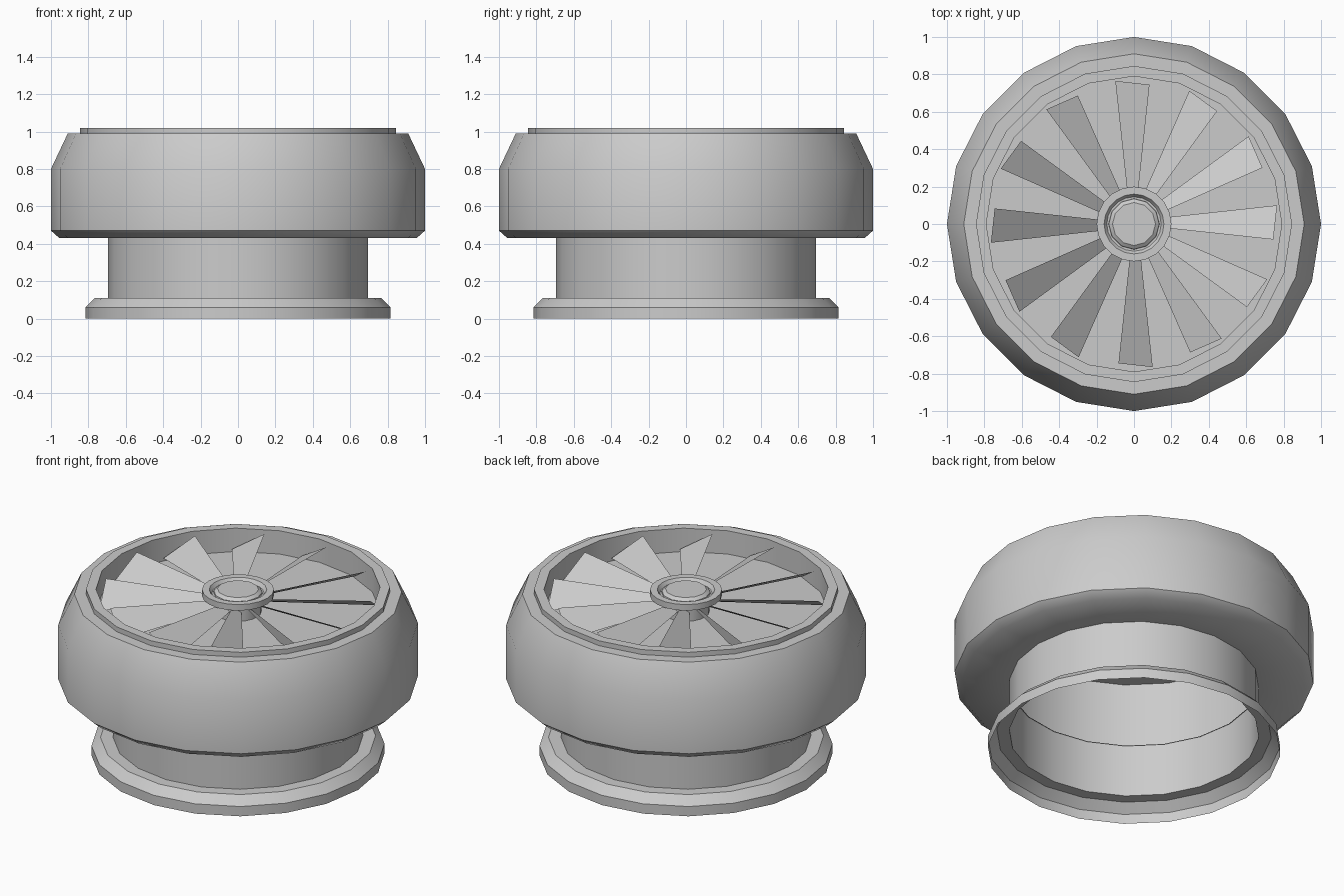
import bpy, bmesh
from math import sin, cos, pi, radians

if "Cube" in bpy.data.objects:
    bpy.data.objects.remove(bpy.data.objects["Cube"])


def finish(name, bm, angle=30):
    me = bpy.data.meshes.new(name)
    bm.to_mesh(me)
    bm.free()
    ob = bpy.data.objects.new(name, me)
    bpy.context.collection.objects.link(ob)
    bpy.ops.object.select_all(action='DESELECT')
    ob.select_set(True)
    bpy.context.view_layer.objects.active = ob
    bpy.ops.object.shade_smooth_by_angle(angle=radians(angle))
    return ob


def lathe(name, profile, sides=20, angle=30):
    """Revolve (radius, z) points about z; radius 0 becomes a single pole."""
    bm = bmesh.new()
    rings = []
    for r, z in profile:
        if r == 0:
            rings.append([bm.verts.new((0, 0, z))] * sides)
        else:
            rings.append([bm.verts.new((r * cos(2 * pi * i / sides),
                                        r * sin(2 * pi * i / sides), z))
                          for i in range(sides)])
    for a, b in zip(rings, rings[1:]):
        for i in range(sides):
            j = (i + 1) % sides
            bm.faces.new(list(dict.fromkeys((a[i], a[j], b[j], b[i]))))
    return finish(name, bm, angle)


# Outer housing: open at the bottom, stepped rim, sunken floor
lathe("housing", [(0.69, 0.43), (0.955, 0.43), (1.0, 0.47), (1.0, 0.80),
                  (0.91, 0.99), (0.845, 0.99), (0.845, 1.02), (0.79, 1.02),
                  (0.79, 0.877), (0, 0.877)], angle=46)

# Inner wall of the housing, seen through the neck
lathe("inner_wall", [(0.79, 0.877), (0.79, 0.43)])

# Neck pipe flowing into the base flange, open underneath
lathe("neck_and_flange", [(0.815, 0.0), (0.815, 0.06), (0.765, 0.11),
                          (0.695, 0.11), (0.695, 0.43)])

# Hub: column, ring and central button
lathe("hub_column", [(0.13, 0.877), (0.13, 0.97)])
lathe("hub_ring", [(0, 0.965), (0.17, 0.965), (0.2, 0.975), (0.2, 1.012),
                   (0.16, 1.012), (0.145, 0.99), (0, 0.985)])
lathe("hub_button", [(0.137, 0.985), (0.135, 1.0), (0.115, 1.015), (0, 1.015)], 12)

# Twelve pitched fan blades: (radial, tangential, z) corners
blade = [(0.12, 0.03, 0.93), (0.12, -0.016, 0.965),
         (0.745, -0.083, 1.01), (0.765, 0.10, 0.90)]
bm = bmesh.new()
for k in range(12):
    c, s = cos(k * pi / 6), sin(k * pi / 6)
    bm.faces.new([bm.verts.new((r * c - t * s, r * s + t * c, z))
                  for r, t, z in blade])
bm.normal_update()
for f in bm.faces:
    if f.normal.z < 0:
        f.normal_flip()
finish("fan_blades", bm)
